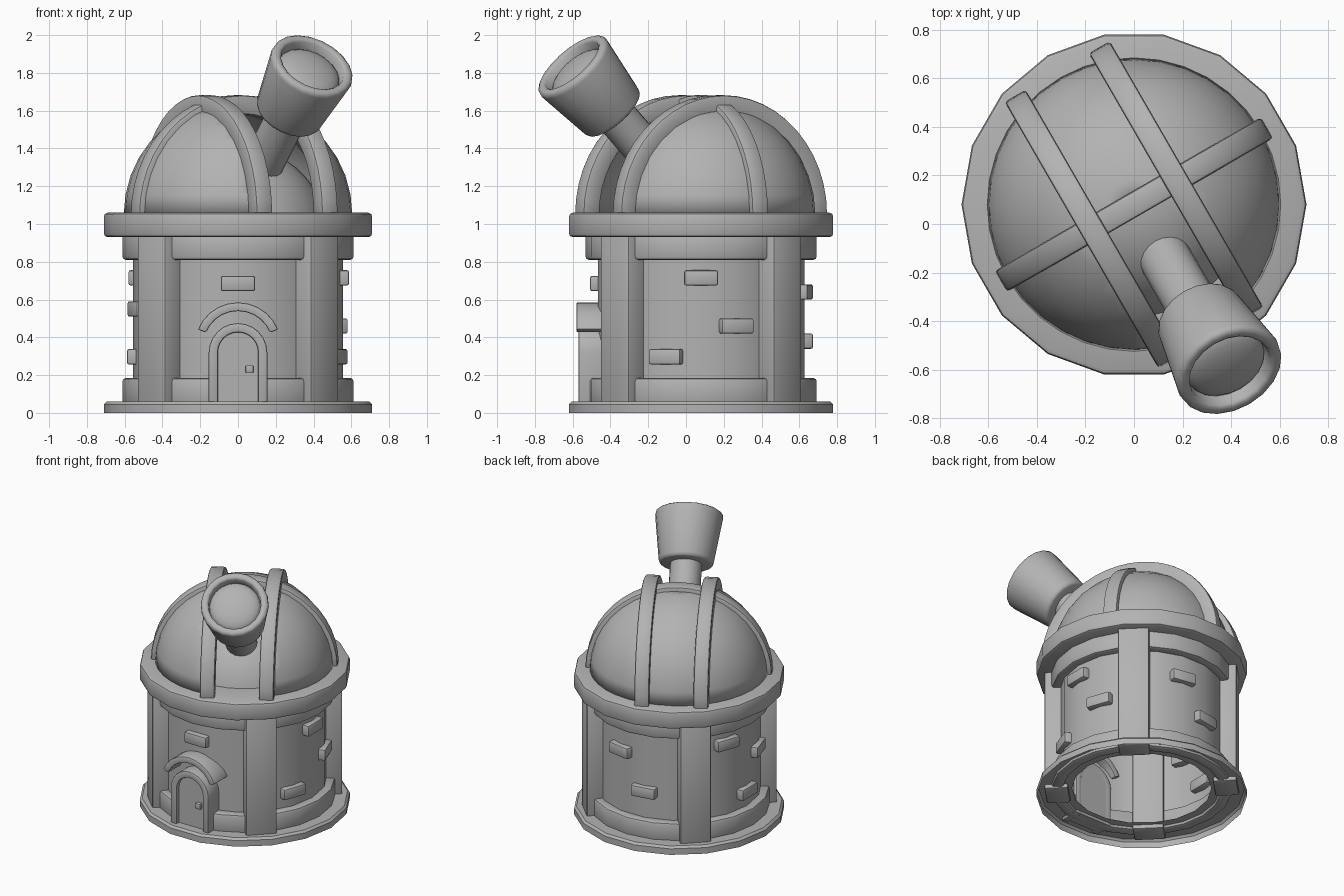
import bpy, bmesh
from math import pi, sin, cos, radians
from mathutils import Matrix, Vector

if "Cube" in bpy.data.objects:
    bpy.data.objects.remove(bpy.data.objects["Cube"])

T = Matrix.Translation
def R(deg, axis): return Matrix.Rotation(radians(deg), 4, axis)

CENTRE = T((0, 0.08, 0))                       # tower axis
UPRIGHT = CENTRE @ R(90, 'X')                  # drawn shape stands up, depth goes to the front
DOME = T((0, 0.08, 1.05)) @ R(30, 'Z')         # dome is turned; its front is local -y
SCOPE = DOME @ R(45, 'X')                      # telescope axis is local z

grey = bpy.data.materials.new("plain_grey")
grey.diffuse_color = (0.45, 0.45, 0.45, 1)
grey.use_nodes = True
grey.node_tree.nodes["Principled BSDF"].inputs["Base Color"].default_value = grey.diffuse_color


def finish(name, bm, matrix, bevel=0.0, sharp=35):
    bmesh.ops.recalc_face_normals(bm, faces=bm.faces)
    if bevel:
        edges = [e for e in bm.edges if len(e.link_faces) == 2 and e.calc_face_angle() > 0.7]
        bmesh.ops.bevel(bm, geom=edges, offset=bevel, segments=2, profile=0.5, affect='EDGES')
    bm.transform(matrix)
    me = bpy.data.meshes.new(name)
    bm.to_mesh(me)
    bm.free()
    me.materials.append(grey)
    ob = bpy.data.objects.new(name, me)
    bpy.context.collection.objects.link(ob)
    bpy.ops.object.select_all(action='DESELECT')
    ob.select_set(True)
    bpy.context.view_layer.objects.active = ob
    bpy.ops.object.shade_smooth_by_angle(angle=radians(sharp))
    return ob


def lathe(name, profile, matrix, sides=18, sharp=35):
    """Spin (radius, height) points round z."""
    bm = bmesh.new()
    vs = [bm.verts.new((r, 0, z)) for r, z in profile]
    es = [bm.edges.new(p) for p in zip(vs, vs[1:])]
    bmesh.ops.spin(bm, geom=vs + es, cent=(0, 0, 0), axis=(0, 0, 1),
                   angle=2 * pi, steps=sides, use_merge=False)
    bmesh.ops.remove_doubles(bm, verts=bm.verts, dist=1e-4)
    return finish(name, bm, matrix, sharp=sharp)


def prism(name, polys, z0, z1, matrix, bevel=0.0):
    """Extrude flat polygons from z0 to z1."""
    bm = bmesh.new()
    for poly in polys:
        bm.faces.new([bm.verts.new((x, y, z0)) for x, y in poly])
    bmesh.ops.remove_doubles(bm, verts=bm.verts, dist=1e-5)
    ext = bmesh.ops.extrude_face_region(bm, geom=list(bm.faces), use_keep_orig=True)
    top = [g for g in ext['geom'] if isinstance(g, bmesh.types.BMVert)]
    bmesh.ops.translate(bm, verts=top, vec=(0, 0, z1 - z0))
    return finish(name, bm, matrix, bevel)


def box(name, lo, hi, matrix, bevel=0.0):
    rect = [(lo[0], lo[1]), (hi[0], lo[1]), (hi[0], hi[1]), (lo[0], hi[1])]
    return prism(name, [rect], lo[2], hi[2], matrix, bevel)


def arc(r, a0, a1, n, cy=0.0):
    return [(r * cos(radians(a0 + (a1 - a0) * i / n)),
             cy + r * sin(radians(a0 + (a1 - a0) * i / n))) for i in range(n + 1)]


def strip(a, b):
    return [(a[i], a[i + 1], b[i + 1], b[i]) for i in range(len(a) - 1)]


# Tower: base plate, wall and top ring
lathe("base_plate", [(0.71, 0), (0.71, 0.045), (0.695, 0.06), (0.47, 0.06)], CENTRE)
lathe("tower_wall", [(0.555, 0.04), (0.555, 0.95)], CENTRE)
lathe("top_ring", [(0.44, 0.93), (0.69, 0.93), (0.705, 0.937), (0.71, 0.95), (0.71, 1.04),
                   (0.705, 1.053), (0.69, 1.06), (0.44, 1.06), (0.44, 0.93)], CENTRE)

# Corner columns and the curved bands between them
for i in range(4):
    box("column", (0.49, -0.105, 0.03), (0.65, 0.105, 0.95), CENTRE @ R(45 + 90 * i, 'Z'), 0.012)
    band = strip(arc(0.53, -36, 36, 4), arc(0.612, -36, 36, 4))
    for label, z0, z1 in (("lower_band", 0.04, 0.185), ("upper_band", 0.81, 0.95)):
        prism(label, band, z0, z1, CENTRE @ R(90 * i, 'Z'), 0.018)

# Raised bricks: (angle, height)
for a, z in [(270, 0.685), (0, 0.715), (19.5, 0.46), (-19.5, 0.297), (80, 0.64),
             (100, 0.38), (160, 0.715), (197, 0.55), (180, 0.297)]:
    box("brick", (0.5, -0.09, z - 0.041), (0.588, 0.09, z + 0.041), CENTRE @ R(a, 'Z'), 0.012)


# Door with frame, handle and hood
def doorway(w):
    return [(w, 0.04)] + arc(w, 0, 180, 12, 0.32) + [(-w, 0.04)]


prism("door_frame", strip(doorway(0.107), doorway(0.155)), 0.5, 0.65, UPRIGHT, 0.008)
prism("door", [doorway(0.112)], 0.5, 0.62, UPRIGHT)
box("door_handle", (0.04, 0.21, 0.6), (0.082, 0.252, 0.645), UPRIGHT, 0.006)
prism("door_hood", strip(arc(0.183, 22, 158, 10, 0.356), arc(0.229, 22, 158, 10, 0.356)),
      0.48, 0.66, UPRIGHT, 0.008)

# Dome shell with an open slit at its front
bm = bmesh.new()
bmesh.ops.create_uvsphere(bm, u_segments=36, v_segments=18, radius=0.605)
for co, no in (((0, 0, 0), (0, 0, -1)), ((0.2, 0, 0), (1, 0, 0)),
               ((-0.2, 0, 0), (1, 0, 0)), ((0, 0, 0), (0, 1, 0))):
    bmesh.ops.bisect_plane(bm, geom=bm.verts[:] + bm.edges[:] + bm.faces[:], dist=1e-5,
                           plane_co=co, plane_no=no, clear_outer=no[2] < 0)
slit = [f for f in bm.faces
        if abs(f.calc_center_median().x) < 0.2 and f.calc_center_median().y < 0]
bmesh.ops.delete(bm, geom=slit, context='FACES')
dome = finish("dome_shell", bm, DOME)
shell = dome.modifiers.new("thickness", 'SOLIDIFY')
shell.thickness = 0.05
shell.offset = -1

# Smaller inner dome seen through the slit
lathe("inner_dome", [(0.48 * cos(radians(a)), 0.93 + 0.48 * sin(radians(a)))
                     for a in range(10, 91, 8)], CENTRE, 36)

# Dome ribs: two side by side and one across
half_ring = strip(arc(0.53, 0, 180, 24), arc(0.632, 0, 180, 24))
ALONG = DOME @ R(90, 'Z') @ R(90, 'X')
prism("slit_rib", half_ring, 0.15, 0.25, ALONG, 0.014)
prism("slit_rib", half_ring, -0.25, -0.15, ALONG, 0.014)
prism("cross_rib", half_ring, -0.05, 0.05, DOME @ R(90, 'X'), 0.014)

# Telescope: neck, flared barrel and bulging lens
lathe("telescope_neck", [(0, 0.3), (0.108, 0.3), (0.108, 0.78)], SCOPE, 20)
lathe("telescope_barrel", [(0, 0.755), (0.165, 0.755), (0.18, 0.762), (0.187, 0.78), (0.23, 1.095),
                           (0.227, 1.115), (0.213, 1.125), (0.19, 1.125), (0.178, 1.115),
                           (0.172, 1.05)], SCOPE, 20, 50)
lathe("telescope_lens", [(0.174 * cos(radians(a)), 1.055 + 0.06 * sin(radians(a)))
                         for a in range(0, 91, 15)], SCOPE, 20, 60)
